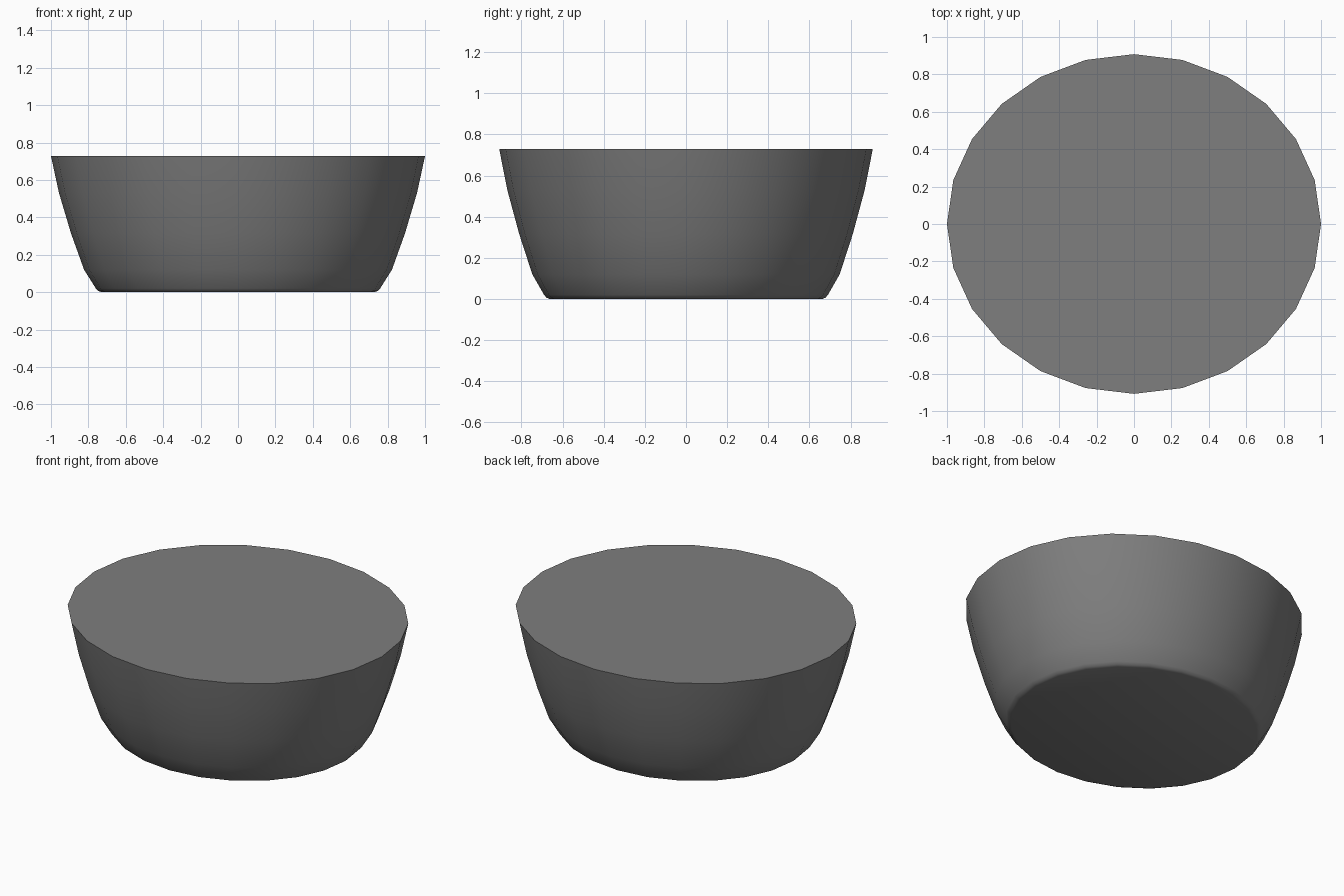
import bpy, bmesh, math

if "Cube" in bpy.data.objects:
    bpy.data.objects.remove(bpy.data.objects["Cube"])

SIDES = 24
DEPTH = 0.908  # y radius relative to x radius

# Outer profile of the bowl: radius, height
PROFILE = [(0.73, 0.0), (0.747, 0.006), (0.76, 0.02), (0.823, 0.12),
           (0.893, 0.315), (0.957, 0.53), (1.0, 0.728)]

bm = bmesh.new()


def ring(r, z):
    return [bm.verts.new((r * math.cos(math.tau * i / SIDES),
                          r * DEPTH * math.sin(math.tau * i / SIDES), z))
            for i in range(SIDES)]


# Curved wall
rings = [ring(r, z) for r, z in PROFILE]
for low, high in zip(rings, rings[1:]):
    for i in range(SIDES):
        j = (i + 1) % SIDES
        bm.faces.new((low[i], low[j], high[j], high[i]))

# Flat base and flat top
bm.faces.new(rings[0][::-1])
bm.faces.new(rings[-1])

mesh = bpy.data.meshes.new("oval_bowl")
bm.to_mesh(mesh)
bm.free()
bowl = bpy.data.objects.new("oval_bowl", mesh)
bpy.context.collection.objects.link(bowl)

# Dark grey finish
dark = bpy.data.materials.new("dark_grey")
dark.diffuse_color = (0.21, 0.21, 0.21, 1)
dark.use_nodes = True
dark.node_tree.nodes["Principled BSDF"].inputs["Base Color"].default_value = dark.diffuse_color
mesh.materials.append(dark)

# Smooth wall with a sharp top rim
bpy.context.view_layer.objects.active = bowl
bowl.select_set(True)
bpy.ops.object.shade_smooth_by_angle(angle=math.radians(40))
